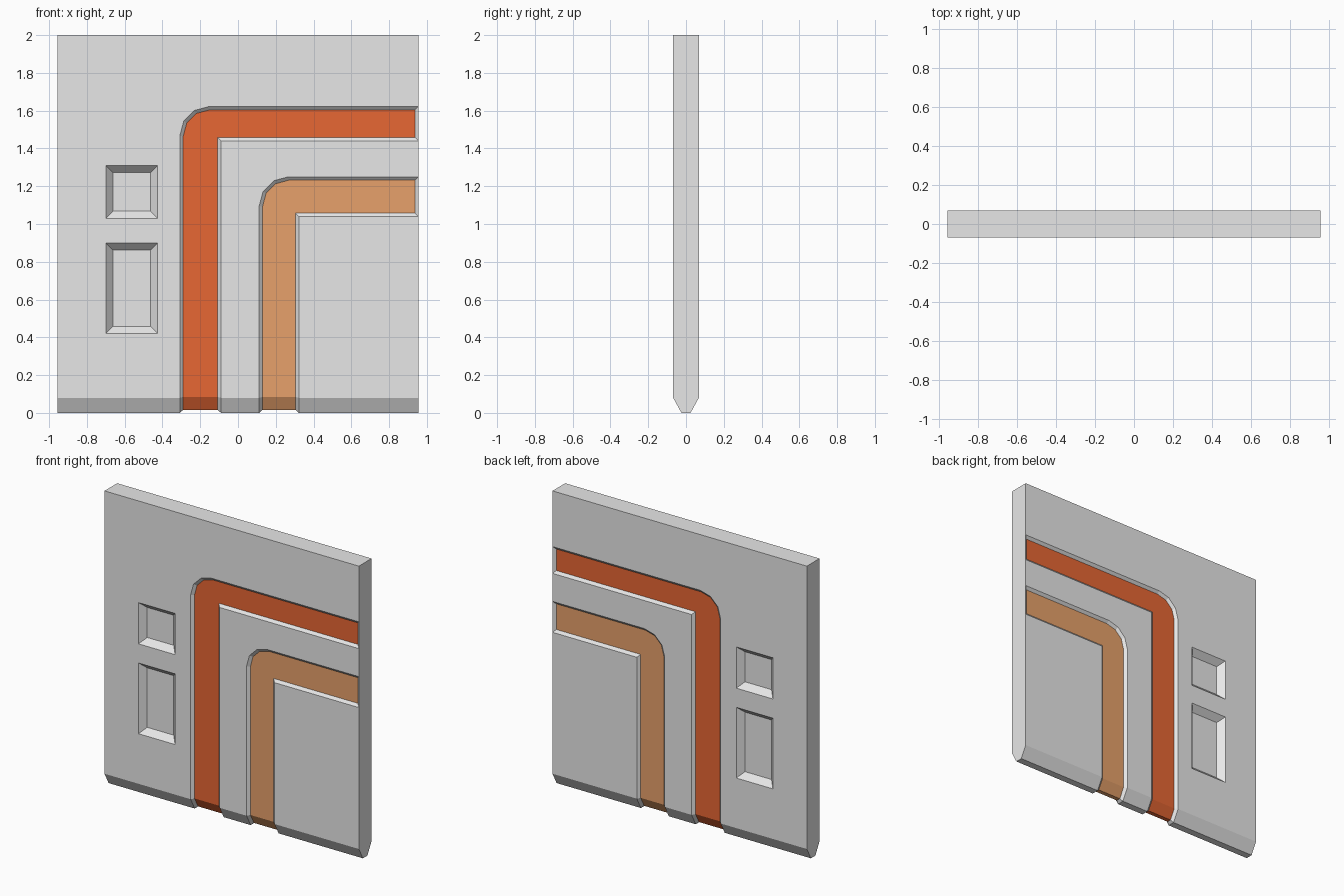
import bpy, bmesh, math

if "Cube" in bpy.data.objects:
    bpy.data.objects.remove(bpy.data.objects["Cube"])

# --- dimensions ---
L, R, TOP = -0.955, 0.955, 2.0
Y, ZC, YB = 0.068, 0.08, 0.024         # half thickness, bevel height, half width of foot
W0, W1 = -0.70, -0.425                 # pocket columns
A, B, C, D = -0.308, -0.09, 0.112, 0.322   # stripe edges along the bottom
ZI1, ZO1, ZI2, ZO2 = 1.44, 1.622, 1.04, 1.25
WZ = [0.42, 0.90, 1.03, 1.31]
XS = [L, W0, W1, A, B, C, D, R]


def material(name, rgb):
    m = bpy.data.materials.new(name)
    m.diffuse_color = (*rgb, 1)
    m.use_nodes = True
    m.node_tree.nodes["Principled BSDF"].inputs["Base Color"].default_value = m.diffuse_color
    return m


bm = bmesh.new()
cache = {}


def vert(x, y, z):
    key = (round(x, 4), round(y, 4), round(z, 4))
    if key not in cache:
        cache[key] = bm.verts.new(key)
    return cache[key]


def face(pts):
    return bm.faces.new([vert(*p) for p in pts])


def arc(x, z, r=0.155, n=3):
    """Rounded outer corner of a stripe, from left side up to top side."""
    return [(x + r - r * math.cos(t), z - r + r * math.sin(t))
            for t in (math.pi / 2 * i / n for i in range(n + 1))]


arc1, arc2 = arc(A, ZO1), arc(C, ZO2)
stripes = {A: [], C: []}
pockets = []

# --- front and back: flat regions plus slanted lower bevel ---
for s in (-1, 1):
    def flat(pts, s=s):
        return face([(x, s * Y, z) for x, z in pts])

    stripes[A].append(flat([(A, ZC), (B, ZC), (B, ZI1), (R, ZI1), (R, ZO1)] + arc1[::-1]))
    stripes[C].append(flat([(C, ZC), (D, ZC), (D, ZI2), (R, ZI2), (R, ZO2)] + arc2[::-1]))
    flat([(B, ZC), (C, ZC)] + arc2 + [(R, ZO2), (R, ZI1), (B, ZI1)])
    flat([(D, ZC), (R, ZC), (R, ZI2), (D, ZI2)])
    rows = [ZC] + WZ + [TOP]
    flat([(W1, ZC), (A, ZC)] + arc1 + [(R, ZO1), (R, TOP)] + [(W1, z) for z in rows[::-1][:-1]])
    flat([(L, ZC)] + [(W0, z) for z in rows] + [(L, TOP)])
    for i, (z0, z1) in enumerate(zip(rows, rows[1:])):
        f = flat([(W0, z0), (W1, z0), (W1, z1), (W0, z1)])
        if i in (1, 3):
            pockets.append(f)
    for x0, x1 in zip(XS, XS[1:]):
        f = face([(x0, s * Y, ZC), (x1, s * Y, ZC), (x1, s * YB, 0), (x0, s * YB, 0)])
        if x0 in stripes:
            stripes[x0].append(f)

# --- foot, top and ends ---
for x0, x1 in zip(XS, XS[1:]):
    f = face([(x0, -YB, 0), (x1, -YB, 0), (x1, YB, 0), (x0, YB, 0)])
    if x0 in stripes:
        stripes[x0].append(f)
top = [L, W0, W1, R]
face([(x, -Y, TOP) for x in top] + [(x, Y, TOP) for x in top[::-1]])
for x, zs in ((L, [ZC, TOP]), (R, [ZC, ZI2, ZO2, ZI1, ZO1, TOP])):
    face([(x, -YB, 0)] + [(x, -Y, z) for z in zs] + [(x, Y, z) for z in zs[::-1]] + [(x, YB, 0)])

bmesh.ops.recalc_face_normals(bm, faces=bm.faces[:])
bm.normal_update()


def sink(faces, width, depth, mat):
    """Recess a face region with sloping walls and colour its floor."""
    bmesh.ops.inset_region(bm, faces=faces, thickness=width, depth=-depth,
                           use_boundary=True, use_even_offset=True)
    for f in faces:
        f.material_index = mat
    bm.normal_update()


# --- recessed stripes wrap under the foot; pockets sit on both sides ---
sink(stripes[A], 0.018, 0.016, 1)
sink(stripes[C], 0.018, 0.016, 2)
for f in pockets:
    sink([f], 0.038, 0.04, 0)

me = bpy.data.meshes.new("wall_panel")
bm.to_mesh(me)
bm.free()
for m in (material("panel grey", (0.8, 0.8, 0.8)),
          material("stripe orange", (0.8, 0.135, 0.033)),
          material("stripe tan", (0.8, 0.357, 0.145))):
    me.materials.append(m)
bpy.context.collection.objects.link(bpy.data.objects.new("wall_panel", me))
